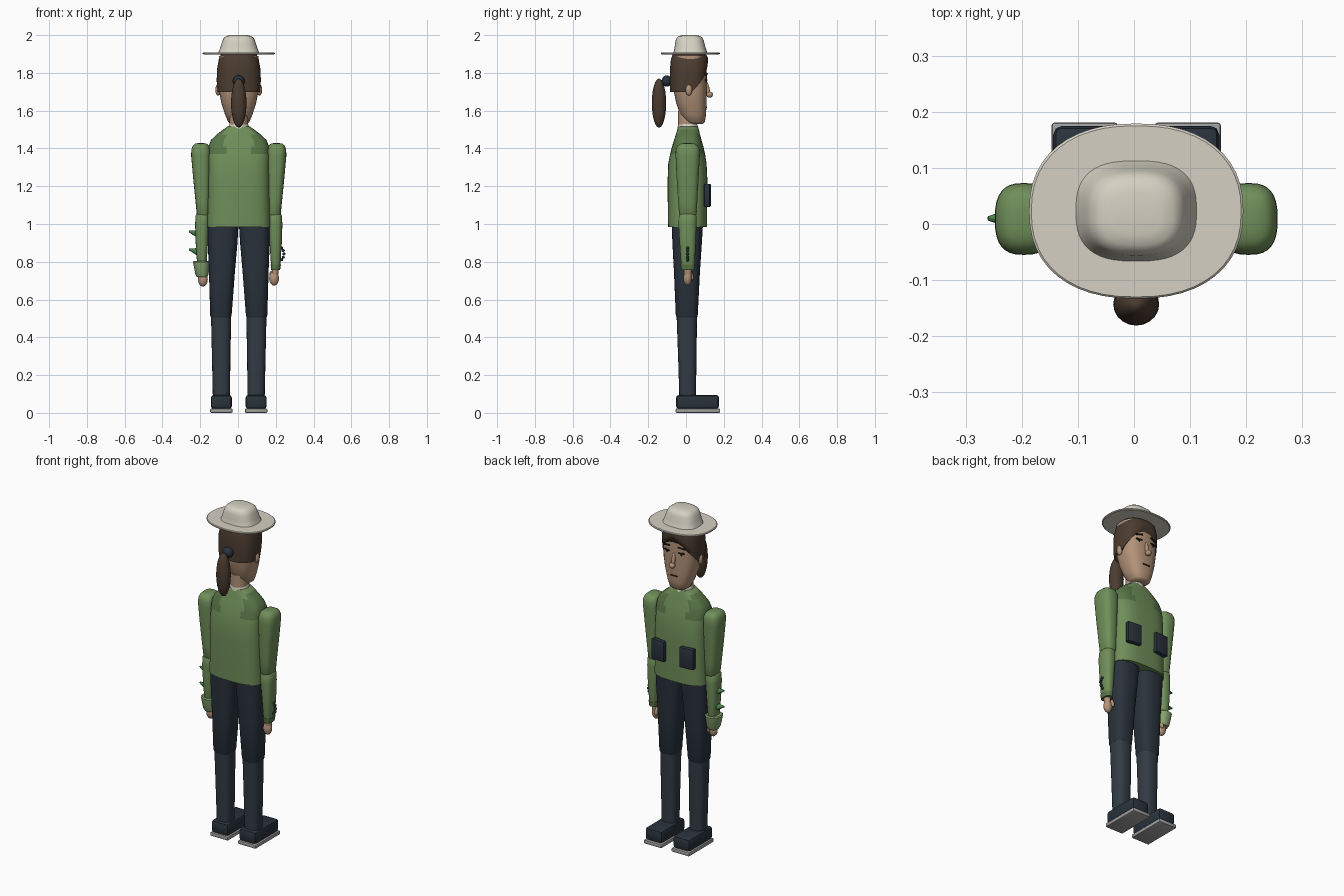
import bpy, bmesh, math
from mathutils import Matrix, Vector

C = 0.004   # body mirror line in x
COLORS = dict(skin=(.45, .29, .19), hair=(.07, .045, .03), cream=(.66, .63, .54),
              green=(.16, .27, .10), yoke=(.10, .18, .065), navy=(.022, .032, .045),
              grey=(.35, .35, .35), cuff=(.25, .38, .17), leaf=(.06, .22, .06),
              dark=(.02, .015, .012), shin=(.032, .044, .058))
MATS = {}
for key, c in COLORS.items():
    MATS[key] = bpy.data.materials.new(key)
    MATS[key].diffuse_color = (*c, 1)


def finish(name, bm, mat, angle=35):
    bmesh.ops.recalc_face_normals(bm, faces=bm.faces)
    me = bpy.data.meshes.new(name)
    bm.to_mesh(me)
    bm.free()
    ob = bpy.data.objects.new(name, me)
    bpy.context.collection.objects.link(ob)
    me.materials.append(MATS[mat])
    bpy.ops.object.select_all(action='DESELECT')
    ob.select_set(True)
    bpy.context.view_layer.objects.active = ob
    bpy.ops.object.shade_smooth_by_angle(angle=math.radians(angle))
    return ob


def loft(name, rings, mat, power=2.5, side=1, n=32, angle=35, shape=None):
    """Rounded-box sections (z, x0, x1, y0, y1) joined from end to end."""
    bm = bmesh.new()
    loops = []
    for z, x0, x1, y0, y1 in rings:
        loop = []
        for i in range(n):
            a = 2 * math.pi * i / n
            c, s = math.cos(a), math.sin(a)
            x = (x0 + x1) / 2 + (x1 - x0) / 2 * math.copysign(abs(c) ** (2 / power), c)
            y = (y0 + y1) / 2 + (y1 - y0) / 2 * math.copysign(abs(s) ** (2 / power), s)
            p = Vector((C + side * x, y, z))
            loop.append(bm.verts.new(shape(p) if shape else p))
        loops.append(loop)
    for a, b in zip(loops, loops[1:]):
        for i in range(n):
            j = (i + 1) % n
            bm.faces.new((a[i], a[j], b[j], b[i]))
    bm.faces.new(loops[0])
    bm.faces.new(loops[-1])
    return finish(name, bm, mat, angle)


def sym(rings):
    return [(z, -r, r, y0, y1) for z, r, y0, y1 in rings]


def ball(name, loc, radii, mat, tilt=0):
    bm = bmesh.new()
    m = Matrix.Translation((C + loc[0], *loc[1:])) @ Matrix.Rotation(tilt, 4, 'X') @ Matrix.Diagonal((*radii, 1))
    bmesh.ops.create_uvsphere(bm, u_segments=20, v_segments=12, radius=1, matrix=m)
    return finish(name, bm, mat)


def box(name, loc, size, mat, bevel=0.0, tilt=0, turn=0):
    bm = bmesh.new()
    bmesh.ops.create_cube(bm, size=1, matrix=Matrix.Diagonal((*size, 1)))
    if bevel:
        bmesh.ops.bevel(bm, geom=bm.edges[:], offset=bevel, segments=2, affect='EDGES', profile=.5)
    bm.transform(Matrix.Translation((C + loc[0], *loc[1:])) @ Matrix.Rotation(turn, 4, 'Z')
                 @ Matrix.Rotation(tilt, 4, 'Y'))
    return finish(name, bm, mat)


# Hat
loft("hat_brim", sym([(1.898, .187, -.130, .175), (1.901, .191, -.133, .179),
                      (1.906, .191, -.133, .179), (1.909, .187, -.130, .175)]), "cream", 2.3, n=48)
loft("hat_crown", sym([(1.90, .112, -.070, .117), (1.912, .106, -.065, .111), (1.94, .096, -.06, .102),
                       (1.968, .087, -.056, .095), (1.985, .079, -.05, .088), (1.995, .066, -.038, .076),
                       (2.0, .045, -.018, .056)]), "cream", 2.7, n=48, angle=50)

# Head, neck and collar
loft("head", sym([(1.53, .042, .015, .090), (1.54, .056, -.005, .100), (1.58, .073, -.03, .106),
                  (1.64, .092, -.052, .109), (1.70, .104, -.064, .110), (1.80, .108, -.07, .110),
                  (1.89, .104, -.07, .106)]), "skin", 2.5, angle=60)
loft("neck", sym([(1.48, .050, -.042, .060), (1.60, .048, -.042, .055)]), "skin", 2)
loft("collar", sym([(1.49, .062, -.045, .070), (1.515, .054, -.044, .064), (1.53, .049, -.041, .058)]), "cream", 2)


# Hair cap with a centre-parted hairline
def hairline(p):
    low = 1.70
    if p.y > .03:
        low += min(1, (p.y - .03) / .075) * (.07 + .075 * (1 - min(1, abs(p.x - C) / .11)))
    p.z = low + (p.z - 1.70) / .20 * (1.90 - low)
    return p


loft("hair_cap", sym([(1.70, .113, -.085, .113), (1.76, .117, -.086, .116), (1.82, .115, -.085, .116),
                      (1.87, .106, -.08, .111), (1.90, .094, -.07, .10)]), "hair", 2.5, n=48, angle=60,
     shape=hairline)
ball("ponytail", (0, -.143, 1.64), (.041, .038, .13), "hair")
ball("hair_tie", (0, -.102, 1.757), (.032, .027, .030), "navy")

# Face
ball("nose_bridge", (0, .113, 1.715), (.011, .012, .045), "skin", .2)
ball("nose_tip", (0, .125, 1.685), (.017, .018, .016), "skin")
box("mouth", (0, .109, 1.618), (.045, .006, .006), "dark")
for s, tag in ((1, "right"), (-1, "left")):
    ball("ear_" + tag, (s * .110, .015, 1.71), (.014, .018, .030), "skin")
    box("brow_" + tag, (s * .048, .107, 1.792), (.042, .008, .007), "dark", tilt=s * .15, turn=-s * .2)
    box("eyelid_" + tag, (s * .048, .107, 1.762), (.036, .008, .006), "dark", turn=-s * .2)
    ball("eye_" + tag, (s * .048, .106, 1.756), (.008, .005, .007), "dark")

# Jacket with darker shoulder yoke
jacket = loft("jacket", sym([(.985, .168, -.095, .112), (1.06, .166, -.096, .112), (1.15, .164, -.097, .113),
                             (1.24, .163, -.097, .113), (1.32, .162, -.094, .109), (1.37, .162, -.084, .101),
                             (1.41, .160, -.074, .092), (1.445, .147, -.063, .082), (1.475, .115, -.054, .074),
                             (1.50, .082, -.046, .068), (1.517, .058, -.04, .062)]), "green", 3, n=48, angle=50)
jacket.data.materials.append(MATS["yoke"])
for f in jacket.data.polygons:
    x = abs(f.center.x - C)
    if 1.38 < f.center.z < 1.50 and x > .075:
        f.material_index = 1

for s, tag in ((1, "right"), (-1, "left")):
    # Pocket
    box("pocket_" + tag, (s * .094, .114, 1.152), (.088, .030, .122), "navy", .006, turn=-s * .08)
    # Arms
    loft("upper_arm_" + tag, [(1.04, .160, .216, -.030, .050), (1.05, .156, .222, -.036, .056),
                              (1.12, .154, .229, -.042, .060), (1.25, .150, .242, -.050, .067),
                              (1.36, .148, .252, -.055, .073), (1.395, .150, .251, -.054, .072),
                              (1.415, .158, .243, -.045, .063), (1.425, .170, .232, -.030, .048),
                              (1.428, .185, .215, -.010, .025)], "green", 2.7, s, angle=60)
    loft("forearm_" + tag, [(.765, .174, .216, -.022, .042), (.78, .171, .220, -.026, .046),
                            (.90, .163, .228, -.034, .052), (1.0, .157, .231, -.040, .056),
                            (1.045, .157, .228, -.038, .055), (1.06, .166, .218, -.028, .045)],
         "green", 2.5, s, angle=60)
    # Hands
    dx, dz = (0, 0) if s > 0 else (-.003, -.005)
    ball("palm_" + tag, (s * .187 + dx, .008, .712 + dz), (.026, .022, .038), "skin")
    ball("thumb_" + tag, (s * .172 + dx, .028, .728 + dz), (.010, .011, .026), "skin", .3)
    loft("wrist_" + tag, [(.72, .175, .208, -.01, .028), (.78, .177, .212, -.012, .032)], "skin", 2, s)
    # Legs
    loft("thigh_" + tag, [(.505, .042, .147, -.050, .058), (.515, .038, .151, -.054, .062),
                          (.75, .020, .158, -.064, .074), (.90, .007, .164, -.072, .084),
                          (1.0, .001, .166, -.076, .090)], "navy", 2.7, s)
    loft("shin_" + tag, [(.07, .047, .137, -.035, .052), (.30, .044, .142, -.042, .056),
                         (.52, .040, .147, -.050, .058)], "shin", 2.6, s)
    # Shoes
    box("shoe_" + tag, (s * .092, .061, .058), (.112, .228, .074), "navy", .016)
    box("sole_" + tag, (s * .092, .063, .0115), (.118, .236, .023), "grey", .006)

# Flared cuff and leaf spikes on the left arm
loft("flared_cuff", [(.72, .166, .222, -.022, .042), (.735, .160, .230, -.030, .050),
                     (.80, .152, .243, -.040, .060), (.805, .158, .238, -.034, .054)], "cuff", 2.3, -1)
for i, z in enumerate((.955, .86)):
    bm = bmesh.new()
    bmesh.ops.create_cone(bm, cap_ends=True, segments=12, radius1=.019, radius2=.004, depth=.045,
                          matrix=Matrix.Translation((-.238, .01, z)) @ Matrix.Rotation(-math.pi / 2 + .25, 4, 'Y'))
    finish(f"leaf_spike_{i + 1}", bm, "leaf")

# Cuff and beaded ring on the right arm
loft("plain_cuff", [(.757, .171, .219, -.026, .046), (.785, .169, .223, -.029, .049)], "yoke", 2.5)
for i in range(12):
    a = 2 * math.pi * i / 12
    ball(f"bead_{i + 1}", (.216 + .023 * math.cos(a), .009, .842 + .036 * math.sin(a)),
         (.008, .008, .008), "navy")
